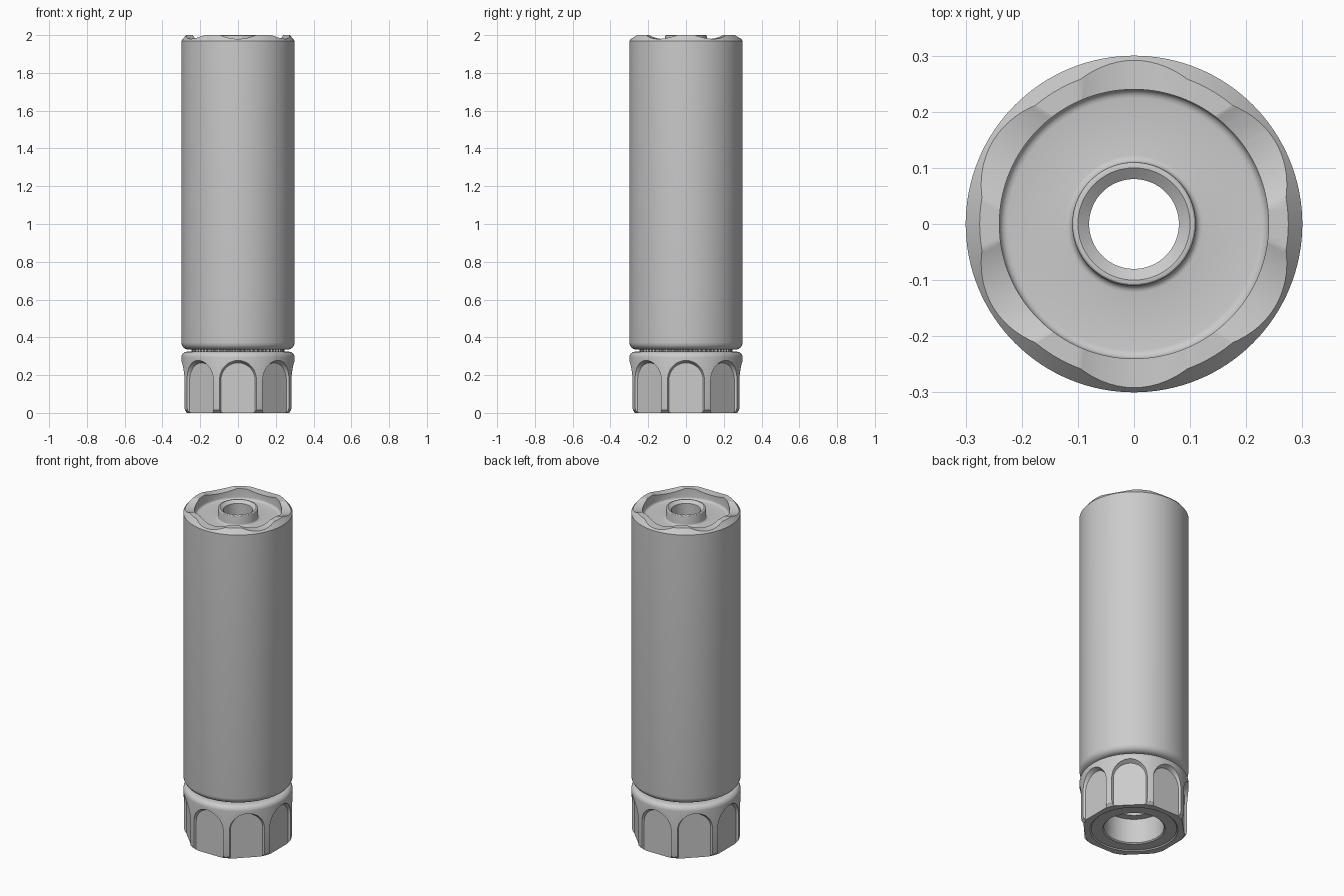
import bpy, bmesh
from math import sin, cos, pi, asin, radians

if "Cube" in bpy.data.objects:
    bpy.data.objects.remove(bpy.data.objects["Cube"])


def finish(name, bm):
    bmesh.ops.recalc_face_normals(bm, faces=bm.faces)
    me = bpy.data.meshes.new(name)
    bm.to_mesh(me)
    bm.free()
    ob = bpy.data.objects.new(name, me)
    bpy.context.collection.objects.link(ob)
    return ob


def lathe(name, profile, segs=128, tooth=0.0):
    """Revolve a closed (radius, z) profile; tooth pulls in every other pair of columns."""
    bm = bmesh.new()
    rings = []
    for i in range(segs):
        a = 2 * pi * i / segs
        k = 1 - tooth * (i // 2 % 2)
        rings.append([bm.verts.new((r * k * cos(a), r * k * sin(a), z)) for r, z in profile])
    n = len(profile)
    for i in range(segs):
        p, q = rings[i], rings[(i + 1) % segs]
        for j in range(n):
            bm.faces.new((p[j], q[j], q[(j + 1) % n], p[(j + 1) % n]))
    return finish(name, bm)


def radial_cutters(name, inner, outer, d0, d1, count, start):
    """Ring of prisms lofted outward between two (width, z) outlines."""
    bm = bmesh.new()
    for i in range(count):
        a = start + 2 * pi * i / count
        loops = [[bm.verts.new((d * cos(a) - u * sin(a), d * sin(a) + u * cos(a), z))
                  for u, z in line] for d, line in ((d0, inner), (d1, outer))]
        n = len(inner)
        bm.faces.new(loops[0])
        bm.faces.new(loops[1])
        for j in range(n):
            k = (j + 1) % n
            bm.faces.new((loops[0][j], loops[0][k], loops[1][k], loops[1][j]))
    ob = finish(name, bm)
    ob.hide_render = True
    return ob


def activate(ob):
    bpy.ops.object.select_all(action='DESELECT')
    ob.select_set(True)
    bpy.context.view_layer.objects.active = ob


def cut(ob, cutter):
    activate(ob)
    m = ob.modifiers.new("cut", 'BOOLEAN')
    m.operation, m.object, m.solver = 'DIFFERENCE', cutter, 'EXACT'
    bpy.ops.object.modifier_apply(modifier=m.name)
    bpy.data.objects.remove(cutter)


def smooth(ob, angle=28):
    activate(ob)
    bpy.ops.object.shade_smooth_by_angle(angle=radians(angle))


def arc(cx, cz, r, a0, a1, n=6):
    return [(cx + r * cos(radians(a0 + (a1 - a0) * i / n)),
             cz + r * sin(radians(a0 + (a1 - a0) * i / n))) for i in range(n + 1)]


def arch(hw, top, n=20):
    return [(-hw, -0.05), (hw, -0.05)] + arc(0, top - hw, hw, 0, 180, n)


# Main tube: rounded base, chamfered rim, dished end with central boss and bore
body = lathe("tube_body",
             [(0.08, 0.335), (0.24, 0.335)]
             + arc(0.262, 0.373, 0.038, -90, 0)
             + [(0.30, 1.97), (0.275, 2.0), (0.24, 2.0)]
             + arc(0.225, 1.95, 0.015, 0, -90, 4)
             + arc(0.122, 1.947, 0.012, 270, 180, 4)
             + arc(0.104, 1.994, 0.006, 0, 90, 3)
             + [(0.10, 2.0), (0.08, 1.985)])

# Six shallow scallops in the rim
R = 0.236
half = asin(0.115 / R)
scallop = [(R * sin(t), 2.216 - R * cos(t))
           for t in (half * (i / 8 - 1) for i in range(17))]
cut(body, radial_cutters("scallop_cutter", scallop, scallop, 0.22, 0.36, 6, radians(30)))
smooth(body)

# Toothed neck in the gap between tube and collar
neck = lathe("toothed_neck", [(0.12, 0.30), (0.245, 0.30), (0.245, 0.345), (0.12, 0.345)],
             segs=240, tooth=0.035)
smooth(neck)

# Collar with stepped bottom face and open socket
collar = lathe("collar",
               [(0.12, 0.16), (0.165, 0.16), (0.165, 0.012), (0.172, 0.006), (0.235, 0.006),
                (0.242, 0.0), (0.283, 0.0), (0.297, 0.014), (0.30, 0.03)]
               + arc(0.27, 0.294, 0.03, 0, 90)
               + [(0.12, 0.324)])

# Eight arched grip flats with sloped walls
cut(collar, radial_cutters("flat_cutter", arch(0.09, 0.265), arch(0.125, 0.287),
                           0.272, 0.32, 8, 0))
smooth(collar)
